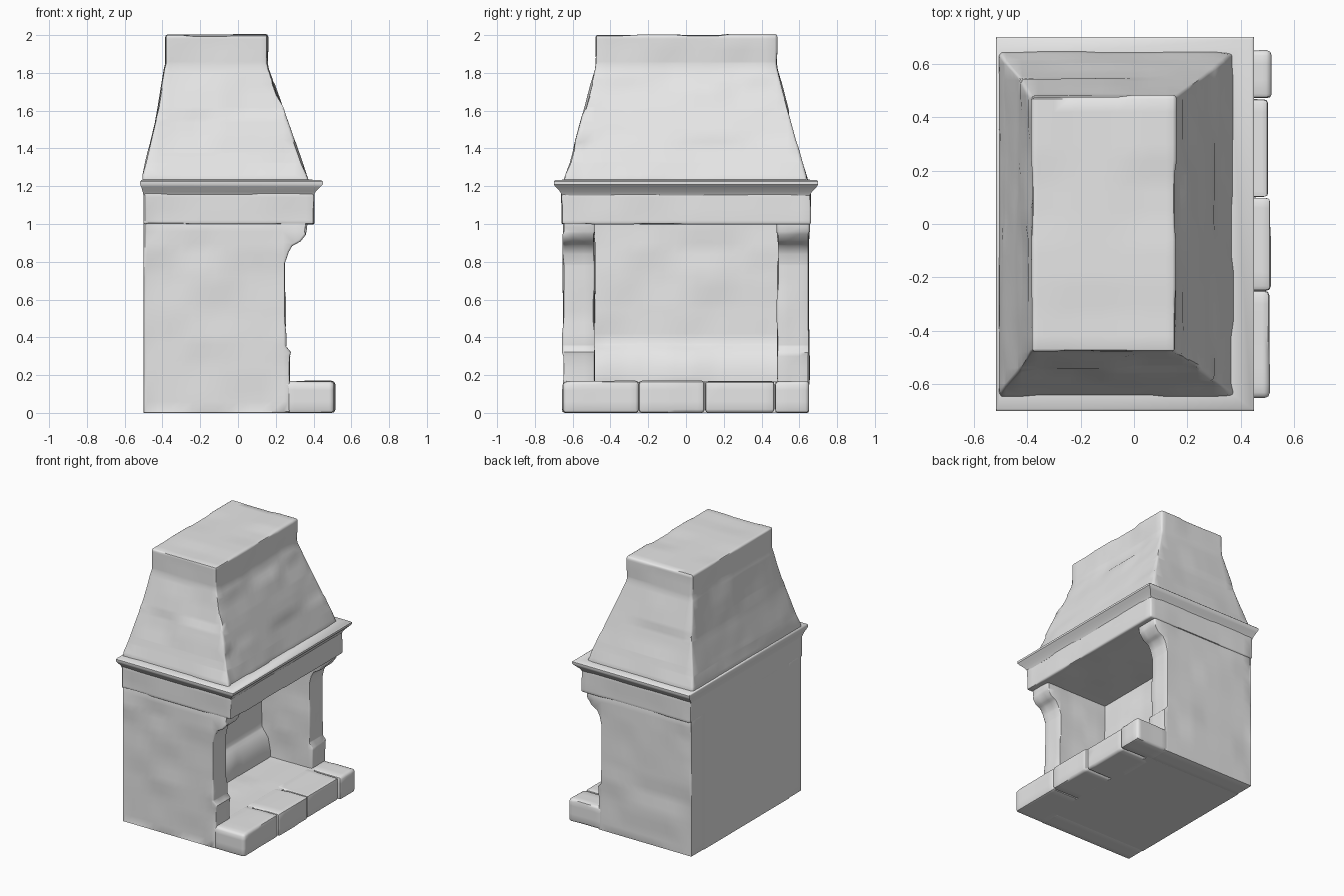
import bpy, bmesh, math
from mathutils import Vector, noise

cube = bpy.data.objects.get("Cube")
if cube:
    bpy.data.objects.remove(cube)

stone = bpy.data.materials.new("grey_stone")
stone.use_nodes = True
GREY = (0.8, 0.8, 0.8, 1)
stone.diffuse_color = GREY
stone.node_tree.nodes["Principled BSDF"].inputs["Base Color"].default_value = GREY


def course_offset(p):
    """Staggered block pattern: one height value for each stone."""
    row = math.floor(p.z / 0.16 + 0.03)
    shift = row * 0.5 + 0.03
    return noise.cell(Vector((p.x / 0.24 + shift, p.y / 0.24 + shift, p.z / 0.16 + 0.03)))


def finish(name, bm, rough=0.006, bevel=0.012, step=0.06):
    """Soften the edges, cut a grid and push the stones in and out."""
    bmesh.ops.recalc_face_normals(bm, faces=bm.faces)
    if bevel:
        sharp = [e for e in bm.edges if e.calc_face_angle(0) > 0.9]
        bmesh.ops.bevel(bm, geom=sharp, offset=bevel, segments=2, profile=0.5, affect='EDGES')
    if rough:
        for axis in range(3):
            low = min(v.co[axis] for v in bm.verts)
            high = max(v.co[axis] for v in bm.verts)
            for i in range(math.floor(low / step) + 1, math.ceil(high / step)):
                place, normal = Vector(), Vector()
                place[axis], normal[axis] = i * step, 1
                bmesh.ops.bisect_plane(bm, geom=bm.verts[:] + bm.edges[:] + bm.faces[:],
                                       plane_co=place, plane_no=normal)
        bmesh.ops.remove_doubles(bm, verts=bm.verts, dist=0.002)
        bm.normal_update()
        for v in bm.verts:
            # the back and the underside stay flat
            if v.co.z > 0.005 and v.co.x > -0.497 or v.co.z > 1.24:
                v.co += v.normal * rough * course_offset(v.co)
    mesh = bpy.data.meshes.new(name)
    bm.to_mesh(mesh)
    bm.free()
    mesh.materials.append(stone)
    mesh.shade_smooth()
    mesh.set_sharp_from_angle(angle=math.radians(45))
    ob = bpy.data.objects.new(name, mesh)
    bpy.context.scene.collection.objects.link(ob)
    return ob


def extrude_profile(name, profile, y0, y1, **options):
    """Side outline in x and z, drawn out along y."""
    bm = bmesh.new()
    face = bm.faces.new([bm.verts.new((x, y0, z)) for x, z in profile])
    new = bmesh.ops.extrude_face_region(bm, geom=[face])["geom"]
    moved = [g for g in new if isinstance(g, bmesh.types.BMVert)]
    bmesh.ops.translate(bm, verts=moved, vec=(0, y1 - y0, 0))
    return finish(name, bm, **options)


def box(name, x0, x1, y0, y1, z0, z1, **options):
    return extrude_profile(name, [(x0, z0), (x1, z0), (x1, z1), (x0, z1)], y0, y1, **options)


def loft(name, rings, **options):
    """Rectangular rings (back x, front x, half width, z) joined upward."""
    bm = bmesh.new()
    loops = [[bm.verts.new(c) for c in ((a, -w, z), (b, -w, z), (b, w, z), (a, w, z))]
             for a, b, w, z in rings]
    for low, high in zip(loops, loops[1:]):
        for i in range(4):
            j = (i + 1) % 4
            bm.faces.new((low[i], low[j], high[j], high[i]))
    bm.faces.new(loops[0][::-1])
    bm.faces.new(loops[-1])
    return finish(name, bm, **options)


# side walls with a foot block and a rounded corbel
wall = [(-0.5, 0), (0.27, 0), (0.275, 0.32), (0.25, 0.35), (0.25, 0.79),
        (0.265, 0.85), (0.285, 0.885), (0.33, 0.91), (0.355, 0.945),
        (0.365, 1.02), (-0.5, 1.02)]
for side, sign in (("right", -1), ("left", 1)):
    extrude_profile(side + "_wall", wall, sign * 0.485, sign * 0.65, bevel=0.008)

# firebox back with a low sloping ledge
extrude_profile("firebox_back", [(-0.5, 0), (-0.07, 0), (-0.07, 0.2), (-0.09, 0.3),
                                 (-0.14, 0.37), (-0.15, 1.02), (-0.5, 1.02)],
                -0.5, 0.5, bevel=0)

# hearth floor and its front kerb stones
box("hearth_floor", -0.2, 0.3, -0.5, 0.5, 0, 0.165, rough=0.004, bevel=0)
joints = [-0.65, -0.25, 0.1, 0.47, 0.65]
fronts = [0.507, 0.512, 0.505, 0.514]
for i, front in enumerate(fronts):
    box("hearth_stone_%d" % (i + 1), 0.24, front, joints[i], joints[i + 1], 0, 0.168,
        rough=0.003, bevel=0.018)

# lintel band and flared cornice
box("lintel", -0.5, 0.402, -0.658, 0.658, 1.0, 1.18, rough=0.004, bevel=0.008)
loft("cornice", [(-0.5, 0.4, 0.655, 1.15), (-0.505, 0.412, 0.667, 1.172),
                 (-0.512, 0.435, 0.69, 1.195), (-0.518, 0.45, 0.70, 1.21),
                 (-0.518, 0.45, 0.70, 1.225), (-0.512, 0.44, 0.692, 1.232),
                 (-0.5, 0.36, 0.63, 1.236)], rough=0, bevel=0)

# tapering hood and chimney block
loft("chimney_hood", [(-0.508, 0.375, 0.645, 1.22), (-0.485, 0.335, 0.612, 1.33),
                      (-0.435, 0.262, 0.555, 1.54), (-0.39, 0.16, 0.482, 1.82),
                      (-0.382, 0.154, 0.478, 1.85), (-0.382, 0.154, 0.478, 2.0)],
     rough=0.007, bevel=0.01)
